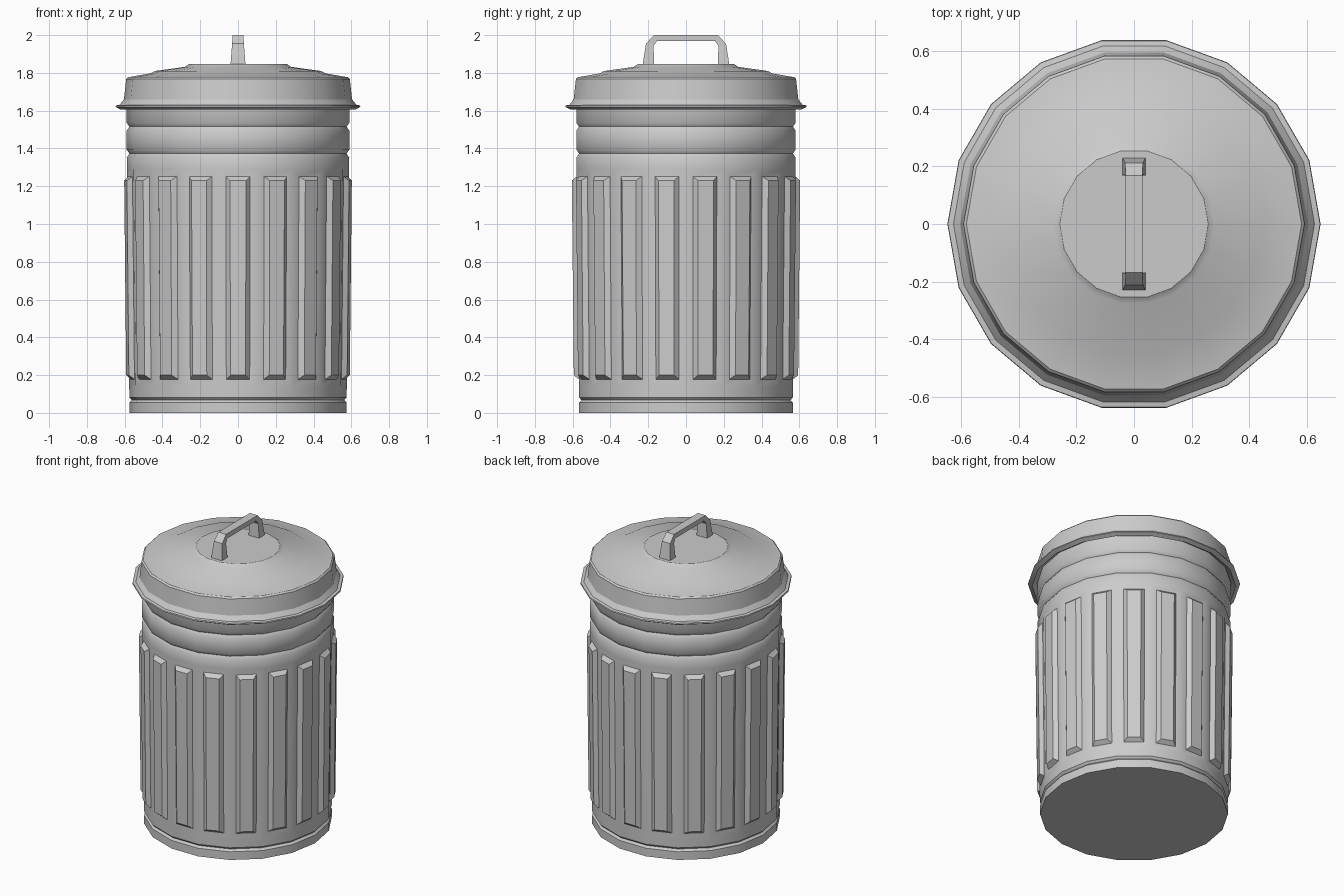
import bpy, bmesh
from math import cos, sin, radians

if "Cube" in bpy.data.objects:
    bpy.data.objects.remove(bpy.data.objects["Cube"])

SIDES = 18


def lathe(profile, cap_first=False, cap_last=False):
    """Revolve (radius, z) points, bottom to top, into an 18-sided shell."""
    bm = bmesh.new()
    rings = [[bm.verts.new((r * cos(radians(20 * i)), r * sin(radians(20 * i)), z))
              for i in range(SIDES)] for r, z in profile]
    bands = []
    for a, b in zip(rings, rings[1:]):
        bands.append([bm.faces.new((a[i], a[(i + 1) % SIDES], b[(i + 1) % SIDES], b[i]))
                      for i in range(SIDES)])
    if cap_first:
        bm.faces.new(rings[0][::-1])
    if cap_last:
        bm.faces.new(rings[-1])
    bm.normal_update()
    return bm, bands


def finish(bm, name, angle=None):
    mesh = bpy.data.meshes.new(name)
    bm.to_mesh(mesh)
    bm.free()
    obj = bpy.data.objects.new(name, mesh)
    bpy.context.collection.objects.link(obj)
    if angle:
        bpy.ops.object.select_all(action='DESELECT')
        obj.select_set(True)
        bpy.context.view_layer.objects.active = obj
        bpy.ops.object.shade_smooth_by_angle(angle=radians(angle))
    return obj


# Can body: foot groove, tapered wall, two grooves near the top
body_profile = [
    (0.575, 0.0), (0.575, 0.055), (0.562, 0.068), (0.575, 0.082), (0.576, 0.14),
    (0.588, 1.29), (0.589, 1.352), (0.575, 1.373), (0.589, 1.393),
    (0.589, 1.495), (0.575, 1.515), (0.589, 1.535), (0.59, 1.64),
]
bm, bands = lathe(body_profile, cap_first=True)
# One raised vertical rib per wall facet
ribs = bands[4]
bmesh.ops.inset_individual(bm, faces=ribs, thickness=0.038, use_even_offset=True)
bmesh.ops.inset_individual(bm, faces=ribs, thickness=0.022, depth=0.026, use_even_offset=True)
finish(bm, "can_body", 35)

# Lid: flared rim, side wall, stepped crown
lid_profile = [
    (0.592, 1.625), (0.622, 1.606), (0.648, 1.62), (0.646, 1.628), (0.627, 1.631),
    (0.604, 1.66), (0.592, 1.767), (0.582, 1.777), (0.465, 1.797), (0.44, 1.81),
    (0.28, 1.832), (0.258, 1.848),
]
bm, _ = lathe(lid_profile, cap_last=True)
finish(bm, "lid", 30)

# Handle: half of the sections (outer y, z, inner y, z, half width), mirrored
half = [
    (0.230, 1.840, 0.168, 1.840, 0.040),
    (0.212, 1.955, 0.172, 1.942, 0.031),
    (0.168, 2.000, 0.155, 1.968, 0.029),
]
sections = half + [(-oy, oz, -iy, iz, w) for oy, oz, iy, iz, w in reversed(half)]
bm = bmesh.new()
loops = [[bm.verts.new(p) for p in ((-w, oy, oz), (w, oy, oz), (w, iy, iz), (-w, iy, iz))]
         for oy, oz, iy, iz, w in sections]
for a, b in zip(loops, loops[1:]):
    for i in range(4):
        j = (i + 1) % 4
        bm.faces.new((a[i], a[j], b[j], b[i]))
bm.faces.new(loops[0])
bm.faces.new(loops[-1])
bmesh.ops.recalc_face_normals(bm, faces=bm.faces[:])
finish(bm, "lid_handle")
